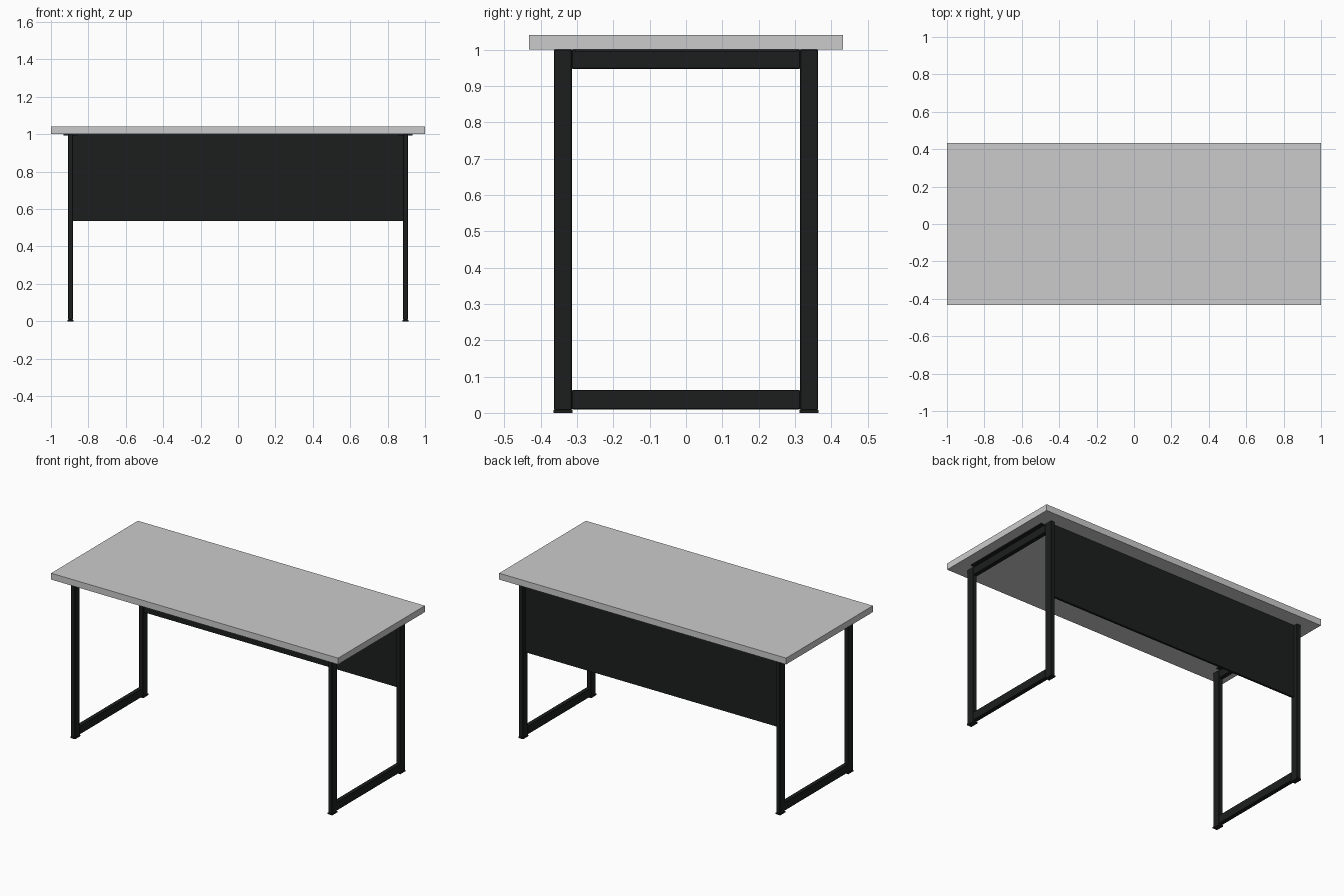
import bpy

if "Cube" in bpy.data.objects:
    bpy.data.objects.remove(bpy.data.objects["Cube"])

black = bpy.data.materials.new("black_metal")
black.diffuse_color = (0.012, 0.013, 0.013, 1)
black.use_nodes = True
black.node_tree.nodes["Principled BSDF"].inputs["Base Color"].default_value = black.diffuse_color


def box(name, x, y, z, mat=None, bevel=0):
    """Box from (min, max) ranges on each axis."""
    bpy.ops.mesh.primitive_cube_add(
        size=1, location=[(a + b) / 2 for a, b in (x, y, z)])
    ob = bpy.context.object
    ob.name = name
    ob.scale = [b - a for a, b in (x, y, z)]
    bpy.ops.object.transform_apply(location=False, rotation=False, scale=True)
    if mat:
        ob.data.materials.append(mat)
    if bevel:
        m = ob.modifiers.new("edge", 'BEVEL')
        m.width = bevel
        m.segments = 1
    return ob


def span(centre, half):
    return (centre - half, centre + half)


# table top
box("table_top", (-1, 1), (-0.432, 0.432), (1.0, 1.04))

# modesty panel between the back legs
box("back_panel", (-0.883, 0.883), (0.323, 0.337), (0.537, 1.0), black)

for side, sx in (("left", -0.896), ("right", 0.896)):
    # legs with foot pads
    for end, sy in (("front", -0.339), ("back", 0.339)):
        box(f"{side}_{end}_leg", span(sx, 0.0135), span(sy, 0.025), (0.008, 1.0), black, 0.002)
        box(f"{side}_{end}_foot", span(sx, 0.016), span(sy, 0.026), (0, 0.008), black)
    # rails joining the legs
    box(f"{side}_bottom_rail", span(sx, 0.0135), (-0.314, 0.314), (0.01, 0.063), black, 0.002)
    box(f"{side}_top_rail", span(sx, 0.0135), (-0.314, 0.314), (0.947, 1.0), black, 0.002)
    # mounting plate under the top
    box(f"{side}_mounting_plate", span(sx, 0.037), (-0.305, 0.305), (0.994, 1.0), black)
